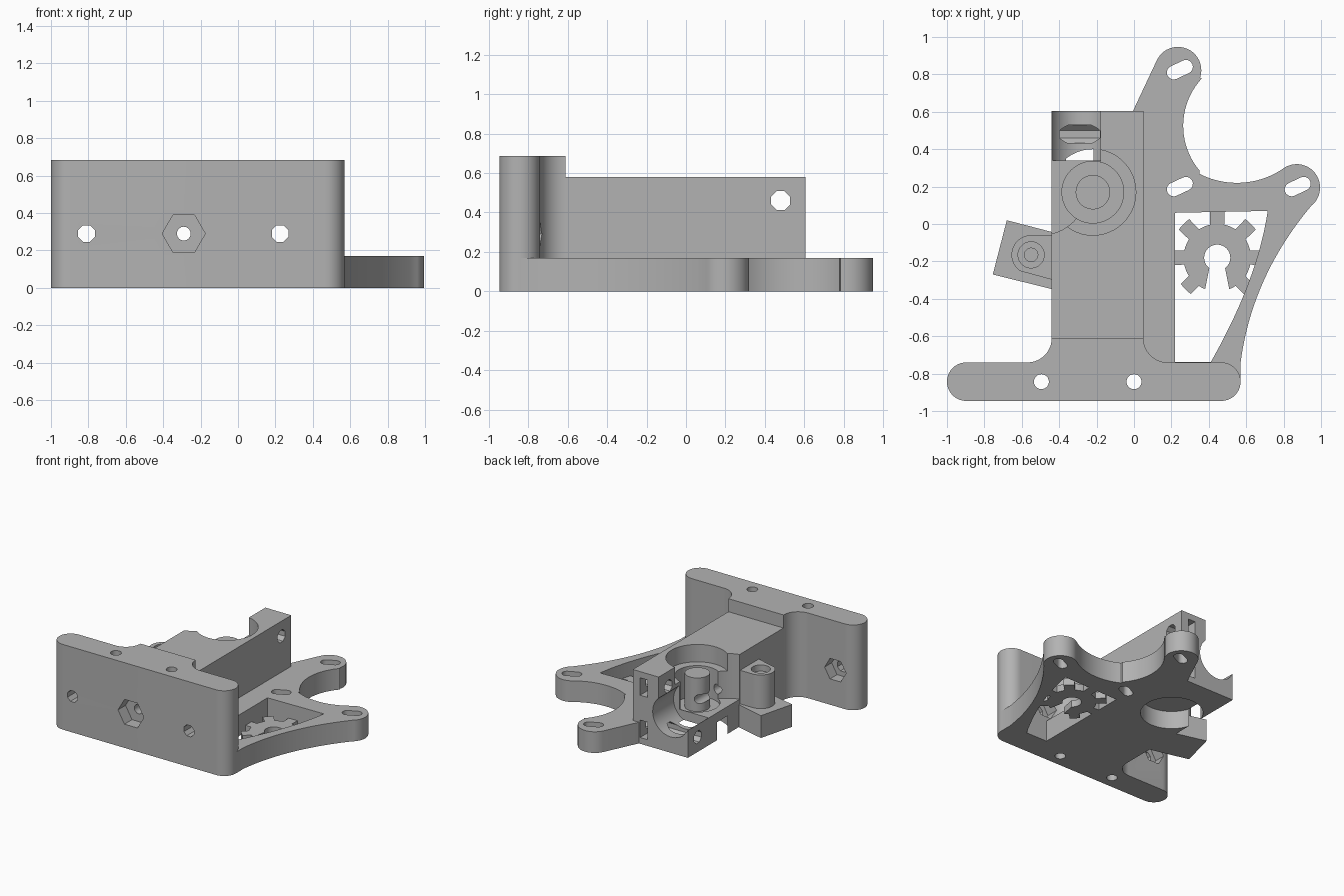
import bpy, bmesh
from math import sin, cos, pi, radians
from mathutils import Matrix, Vector

cube = bpy.data.objects.get("Cube")
if cube:
    bpy.data.objects.remove(cube, do_unlink=True)

grey = bpy.data.materials.new("light_grey_plastic")
grey.use_nodes = True
color = (0.45, 0.45, 0.45, 1)
grey.diffuse_color = color
grey.node_tree.nodes["Principled BSDF"].inputs["Base Color"].default_value = color


def arc(cx, cy, r, a0, a1, n=20):
    steps = [radians(a0 + (a1 - a0) * i / n) for i in range(n + 1)]
    return [(cx + r * cos(a), cy + r * sin(a)) for a in steps]


def circle(cx, cy, r, n=48, turn=0):
    return arc(cx, cy, r, turn, turn + 360, n)[:-1]


def bend(p, q, s, n=20):
    p, q, s = Vector(p), Vector(q), Vector(s)
    ts = [i / n for i in range(n + 1)]
    return [tuple(p * (1 - t) ** 2 + q * 2 * t * (1 - t) + s * t * t) for t in ts]


def rect(x0, x1, y0, y1):
    return [(x0, y0), (x1, y0), (x1, y1), (x0, y1)]


def prism(name, pts, lo, hi, axis="z"):
    """Extrude an outline; along x it is given as (y, z), along y as (x, z)."""
    place = {"z": lambda a, b, c: (a, b, c),
             "x": lambda a, b, c: (c, a, b),
             "y": lambda a, b, c: (a, c, b)}[axis]
    bm = bmesh.new()
    face = bm.faces.new([bm.verts.new(place(a, b, lo)) for a, b in pts])
    ext = bmesh.ops.extrude_face_region(bm, geom=[face])["geom"]
    top = [v for v in ext if isinstance(v, bmesh.types.BMVert)]
    shift = Vector(place(0, 0, hi - lo))
    bmesh.ops.translate(bm, verts=top, vec=shift)
    bmesh.ops.recalc_face_normals(bm, faces=bm.faces)
    mesh = bpy.data.meshes.new(name)
    bm.to_mesh(mesh)
    bm.free()
    mesh.materials.append(grey)
    obj = bpy.data.objects.new(name, mesh)
    bpy.context.collection.objects.link(obj)
    return obj


def cut(targets, *shape):
    """Subtract a prism from each target, then discard it."""
    tool = prism("cutter", *shape)
    tool.hide_render = True
    for obj in targets:
        bpy.context.view_layer.objects.active = obj
        mod = obj.modifiers.new("cut", "BOOLEAN")
        mod.operation, mod.solver, mod.object = "DIFFERENCE", "EXACT", tool
        bpy.ops.object.modifier_apply(modifier=mod.name)
    bpy.data.objects.remove(tool, do_unlink=True)


# Tall front plate with round ends and fillets into the body
plate = prism(
    "front_plate",
    arc(-0.897, -0.843, 0.103, 270, 90)
    + arc(-0.57, -0.61, 0.13, 270, 360) + arc(0.18, -0.61, 0.13, 180, 270)
    + arc(0.467, -0.843, 0.103, 90, -90), 0, 0.685)
block = prism("main_block", rect(-0.44, 0.05, -0.62, 0.605), 0, 0.58)

# Motor mount with two arms
base = prism(
    "motor_mount",
    [(0.05, -0.8), (0.05, 0.605), (-0.005, 0.605)]
    + arc(0.235, 0.822, 0.125, 153, -18)
    + arc(0.635, 0.525, 0.372, 137, 220)
    + arc(0.55, 0.66, 0.44, 243, 301)
    + arc(0.87, 0.195, 0.125, 118, -45)
    + bend((0.95, 0.1), (0.63, -0.28), (0.57, -0.74))
    + [(0.57, -0.84)], 0, 0.17)
cut([base], [(0.22, -0.739), (0.22, 0.06)]
    + bend((0.715, 0.07), (0.66, -0.3), (0.41, -0.739)), -1, 1)

# Slanted motor slots
for x, y in [(0.245, 0.2), (0.245, 0.825), (0.875, 0.2)]:
    dx, dy = 0.036 * cos(radians(25)), 0.036 * sin(radians(25))
    cut([base], arc(x + dx, y + dy, 0.037, -65, 115, 10)
        + arc(x - dx, y - dy, 0.037, 115, 295, 10), -1, 1)

# Thin toothed disc inside the window
outline = []
for k in range(8):
    if k == 6:
        outline += arc(0.445, -0.18, 0.18, 246, 294, 3)
    else:
        a = 45 * k
        outline += arc(0.445, -0.18, 0.18, a - 20, a - 12, 2)
        outline += arc(0.445, -0.18, 0.255 if k < 5 else 0.24, a - 9, a + 9, 3)
        outline += arc(0.445, -0.18, 0.18, a + 12, a + 20, 2)
disc = prism("toothed_disc", outline, 0, 0.055)
cut([disc], circle(0.445, -0.18, 0.07, 32), -1, 1)
cut([disc], [(0.41, -0.2), (0.35, -0.5), (0.54, -0.5), (0.48, -0.2)], -1, 1)

# Hinge foot and boss on the side
foot = prism("hinge_foot", [(-0.68, 0.02), (-0.43, -0.045),
                            (-0.43, -0.35), (-0.755, -0.27)], 0, 0.18)
boss = prism("hinge_boss", arc(-0.55, -0.165, 0.105, 90, 235)
             + [(-0.43, -0.30), (-0.43, -0.06)], 0.17, 0.45)
cut([boss], circle(-0.55, -0.165, 0.07, 32), 0.40, 1)
cut([boss], circle(-0.55, -0.165, 0.036, 24), 0.2, 1)

# Open side of the body, with its round inner corner
cut([block], rect(-0.6, -0.18, 0.17, 0.8), 0.22, 1)
cut([block], circle(-0.5, 0.19, 0.25), 0.22, 1)

# Bearing seats above and below, shaft chamber and shaft post
cut([block], circle(-0.22, 0.17, 0.23), 0.44, 1)
cut([block], circle(-0.22, 0.17, 0.165), 0.19, 0.5)
cut([block], circle(-0.22, 0.17, 0.23), -1, 0.145)
post = prism("shaft_post", circle(-0.22, 0.17, 0.092, 40), 0.15, 0.46)

# Lengthwise nozzle groove and feed hole
cut([block], circle(-0.29, 0.29, 0.163), 0.34, 0.8, "y")
cut([block, plate, post], circle(-0.29, 0.29, 0.037, 16), -1.2, 1, "y")
cut([plate], circle(-0.29, 0.29, 0.115, 6), -1.2, -0.85, "y")

# Cross bolts and their nut slots
for z, reach in [(0.46, 0.5), (0.12, 0.24)]:
    cut([block, base], circle(0.48, z, 0.052, 8, 22.5), -0.8, reach, "x")
    cut([block], rect(-0.08, -0.015, z - 0.07, z + 0.07), 0.41, 0.8, "y")

# Mounting holes in the front plate
for x in (-0.81, 0.225):
    cut([plate], circle(x, 0.29, 0.048, 8, 22.5), -1.2, 0, "y")
    cut([plate], circle(x, 0.29, 0.095, 6), -0.83, -0.5, "y")
for x in (-0.495, 0):
    cut([plate], circle(x, -0.843, 0.04, 24), -1, 1)

# Smooth curves, sharp edges
bpy.ops.object.select_all(action="DESELECT")
for obj in (plate, block, base, disc, foot, boss, post):
    obj.select_set(True)
    bpy.context.view_layer.objects.active = obj
bpy.ops.object.shade_smooth_by_angle(angle=radians(30))
